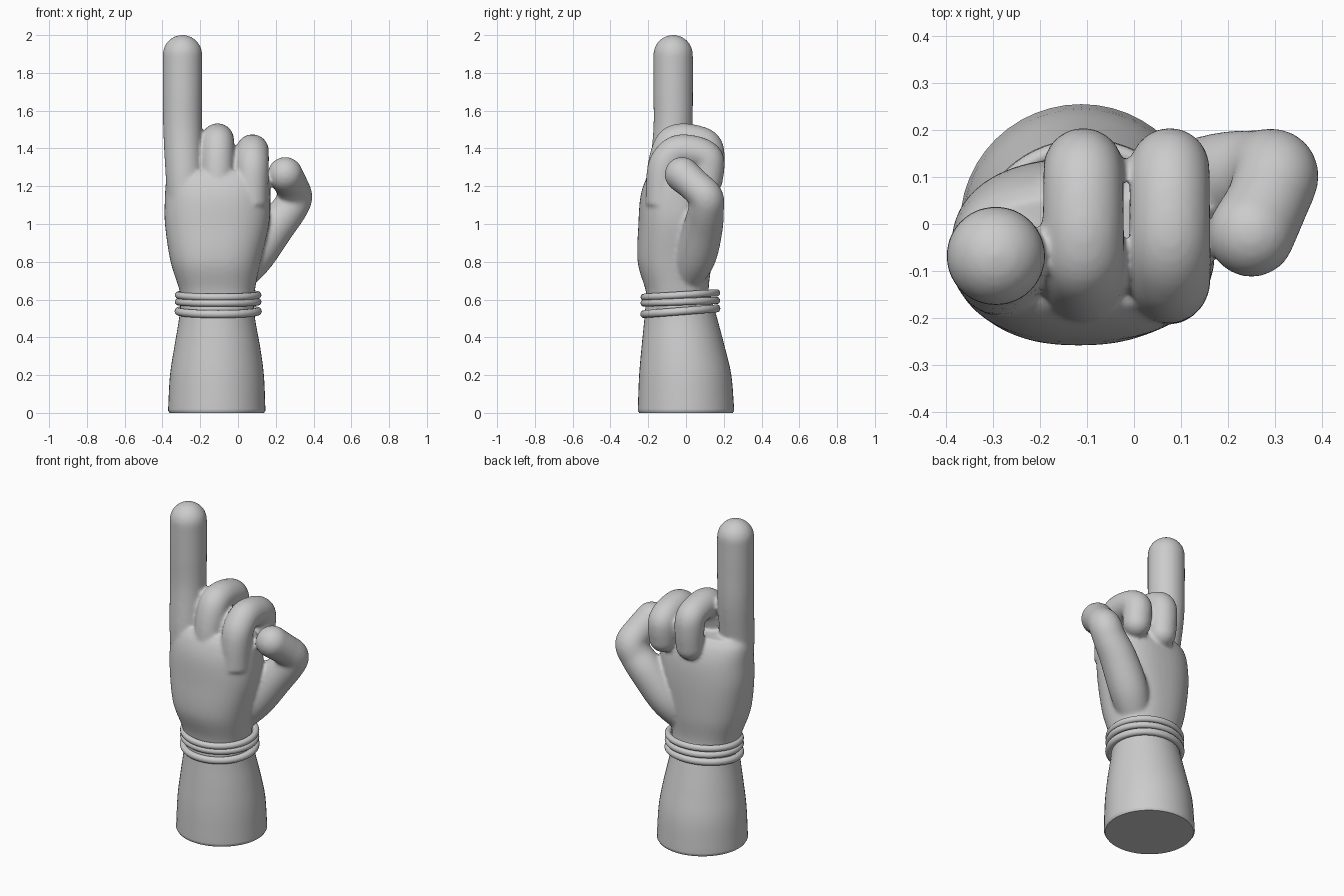
import bpy, bmesh, math
from mathutils import Vector

if "Cube" in bpy.data.objects:
    bpy.data.objects.remove(bpy.data.objects["Cube"])


def bridge(bm, rings):
    """Skin a list of vertex rings and close both ends."""
    faces = []
    for a, b in zip(rings, rings[1:]):
        n = len(a)
        for i in range(n):
            j = (i + 1) % n
            faces.append(bm.faces.new((a[i], a[j], b[j], b[i])))
    faces.append(bm.faces.new(rings[0][::-1]))
    faces.append(bm.faces.new(rings[-1]))
    bmesh.ops.recalc_face_normals(bm, faces=faces)


def spline(pts, steps=8):
    """Catmull-Rom samples through points of any dimension."""
    p = [Vector(q) for q in pts]
    p = [p[0] * 2 - p[1]] + p + [p[-1] * 2 - p[-2]]
    out = []
    for i in range(1, len(p) - 2):
        a, b, c, d = p[i - 1:i + 3]
        for k in range(steps):
            t = k / steps
            out.append(0.5 * (2 * b + (c - a) * t + (2 * a - 5 * b + 4 * c - d) * t ** 2
                              + (3 * b - a - 3 * c + d) * t ** 3))
    return out + [p[-2]]


def loft(bm, sections, power=2.0, n=48):
    """Sections are z, x min, x max, y min, y max."""
    rings = []
    for z, x0, x1, y0, y1 in sections:
        ring = []
        for i in range(n):
            a = math.tau * i / n
            c, s = math.cos(a), math.sin(a)
            x = math.copysign(abs(c) ** (2 / power), c) * (x1 - x0) / 2
            y = math.copysign(abs(s) ** (2 / power), s) * (y1 - y0) / 2
            ring.append(bm.verts.new(((x0 + x1) / 2 + x, (y0 + y1) / 2 + y, z)))
        rings.append(ring)
    bridge(bm, rings)


def digit(bm, path, n=28):
    """Round-ended tube; path points are x, y, z, radius."""
    s = spline(path)
    pos = [Vector(v[:3]) for v in s]
    rad = [v[3] for v in s]
    tan = [(pos[min(i + 1, len(pos) - 1)] - pos[max(i - 1, 0)]).normalized()
           for i in range(len(pos))]
    p, t, r = pos[-1], tan[-1], rad[-1]
    for k in range(1, 9):
        a = math.radians(k * 10.8)
        pos.append(p + t * r * math.sin(a))
        rad.append(r * math.cos(a))
        tan.append(t)
    u = tan[0].orthogonal().normalized()
    rings = []
    for p, t, r in zip(pos, tan, rad):
        u = (u - t * u.dot(t)).normalized()
        v = t.cross(u)
        rings.append([bm.verts.new(p + r * (u * math.cos(math.tau * i / n)
                                            + v * math.sin(math.tau * i / n)))
                      for i in range(n)])
    bridge(bm, rings)


def make_object(name, bm):
    me = bpy.data.meshes.new(name)
    bm.to_mesh(me)
    bm.free()
    ob = bpy.data.objects.new(name, me)
    bpy.context.collection.objects.link(ob)
    bpy.context.view_layer.objects.active = ob
    bpy.ops.object.select_all(action='DESELECT')
    ob.select_set(True)
    bpy.ops.object.shade_smooth_by_angle(angle=math.radians(40))
    return ob


# Forearm, flaring down to a flat base
bm = bmesh.new()
loft(bm, [(0, -.362, .137, -.248, .248), (.012, -.37, .145, -.255, .255)]
     + [tuple(v) for v in spline([
         (.02, -.37, .145, -.255, .255), (.2, -.36, .137, -.248, .24),
         (.35, -.337, .117, -.235, .205), (.5, -.312, .09, -.22, .165),
         (.62, -.302, .08, -.21, .13)], 5)])
make_object("forearm", bm)

# Hand: palm, fingers and thumb fused into one skin
bm = bmesh.new()
loft(bm, spline([
    (.5, -.29, .07, -.2, .14), (.64, -.308, .088, -.212, .12),
    (.8, -.357, .12, -.256, .135), (1.0, -.387, .165, -.252, .14),
    (1.14, -.387, .172, -.242, .13), (1.23, -.38, .165, -.215, .1),
    (1.28, -.355, .14, -.18, .06)]), power=2.35)

# Raised finger
digit(bm, [(-.265, -.1, 1.0, .1), (-.283, -.095, 1.25, .1),
           (-.293, -.07, 1.5, .103), (-.294, -.068, 1.7, .105), (-.294, -.068, 1.896, .105)])

# Two curled fingers
for x, dz in ((-.108, 0), (.076, -.058)):
    digit(bm, [(x * .95, -.13, 1.1, .085), (x, -.12, 1.28, .087),
               (x, -.085, 1.41 + dz, .088), (x, -.03, 1.445 + dz, .087),
               (x, .06, 1.435 + dz, .086), (x, .112, 1.405 + dz, .085),
               (x, .12, 1.33 + dz / 2, .084), (x, .115, 1.235, .08)])

# Thumb, bent towards the front
digit(bm, [(-.02, -.01, .7, .09), (.08, .05, .83, .11), (.19, .09, .98, .105),
           (.265, .105, 1.07, .095), (.3, .105, 1.14, .093),
           (.285, .05, 1.2, .088), (.25, -.02, 1.262, .093)])
hand = make_object("hand", bm)
rm = hand.modifiers.new("fuse", 'REMESH')
rm.mode = 'VOXEL'
rm.voxel_size = .01
rm.use_smooth_shade = True
sm = hand.modifiers.new("soften", 'SMOOTH')
sm.factor = .5
sm.iterations = 8

# Bracelet rings, slightly tilted
for i, (z, tilt, r) in enumerate(((.624, 3.5, .019), (.588, 2, .019), (.538, 4.5, .021))):
    bpy.ops.mesh.primitive_torus_add(
        location=(-.105, -.03, z), rotation=(math.radians(tilt), 0, 0),
        major_radius=.21, minor_radius=r, major_segments=64, minor_segments=14)
    ring = bpy.context.object
    ring.name = f"bracelet_ring_{i + 1}"
    ring.scale = (1.0, .92, 1)
    bpy.ops.object.shade_smooth()
